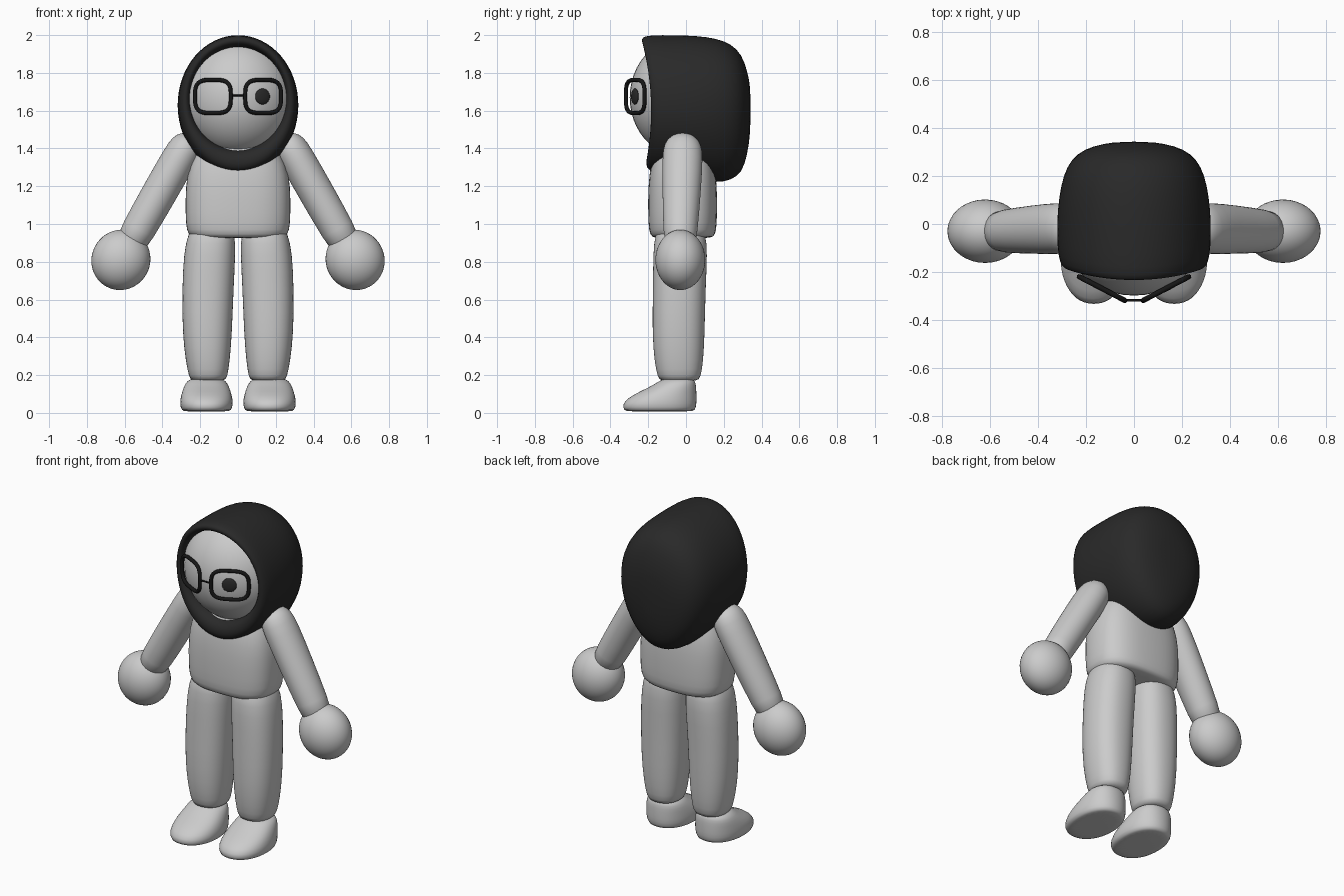
import bpy, bmesh, math
from mathutils import Matrix, Vector

cube = bpy.data.objects.get("Cube")
if cube:
    bpy.data.objects.remove(cube)


def material(name, value):
    m = bpy.data.materials.new(name)
    m.use_nodes = True
    color = (value, value, value, 1)
    m.diffuse_color = color
    m.node_tree.nodes["Principled BSDF"].inputs["Base Color"].default_value = color
    return m


GREY = material("light grey", 0.6)
CLOTH = material("charcoal cloth", 0.022)
BLACK = material("frame black", 0.008)


def oval(rx, ry, power=2.0, n=24):
    """Superellipse outline as (x, y) pairs."""
    pts = []
    for i in range(n):
        a = math.tau * i / n
        c, s = math.cos(a), math.sin(a)
        pts.append((math.copysign(abs(c) ** (2 / power), c) * rx,
                    math.copysign(abs(s) ** (2 / power), s) * ry))
    return pts


def finish(bm, name, mat, matrix=Matrix(), subdiv=1):
    bm.transform(matrix)
    bmesh.ops.recalc_face_normals(bm, faces=bm.faces)
    mesh = bpy.data.meshes.new(name)
    bm.to_mesh(mesh)
    bm.free()
    mesh.materials.append(mat)
    mesh.shade_smooth()
    obj = bpy.data.objects.new(name, mesh)
    bpy.context.collection.objects.link(obj)
    if subdiv:
        obj.modifiers.new("smooth", "SUBSURF").levels = subdiv
        obj.modifiers["smooth"].render_levels = subdiv
    return obj


def loft(rings, name, mat, matrix=Matrix(), cap_start=True):
    bm = bmesh.new()
    loops = [[bm.verts.new(p) for p in ring] for ring in rings]
    n = len(loops[0])
    for a, b in zip(loops, loops[1:]):
        for i in range(n):
            j = (i + 1) % n
            bm.faces.new((a[i], a[j], b[j], b[i]))
    if cap_start:
        bm.faces.new(loops[0])
    bm.faces.new(loops[-1])
    return finish(bm, name, mat, matrix)


def column(rows, name, mat, matrix=Matrix(), power=2.0):
    """Stack of ovals; each row is z, centre x, centre y, radius x, radius y."""
    rings = [[(cx + x, cy + y, z) for x, y in oval(rx, ry, power)]
             for z, cx, cy, rx, ry in rows]
    return loft(rings, name, mat, matrix)


def ball(name, mat, centre, radii, rotation=Matrix(), mirror=Matrix()):
    bm = bmesh.new()
    bmesh.ops.create_uvsphere(bm, u_segments=40, v_segments=24, radius=1)
    place = mirror @ Matrix.Translation(centre) @ rotation @ Matrix.Diagonal((*radii, 1))
    return finish(bm, name, mat, place, 0)


def tube(name, pts, radius, closed):
    curve = bpy.data.curves.new(name, "CURVE")
    curve.dimensions = "3D"
    curve.bevel_depth = radius
    curve.bevel_resolution = 2
    spline = curve.splines.new("POLY")
    spline.points.add(len(pts) - 1)
    for p, co in zip(spline.points, pts):
        p.co = (*co, 1)
    spline.use_cyclic_u = closed
    curve.materials.append(BLACK)
    obj = bpy.data.objects.new(name, curve)
    bpy.context.collection.objects.link(obj)


# Torso
Y = -0.018
column([(0.925, 0, Y, 0.2, 0.13), (0.93, 0, Y, 0.25, 0.165), (0.96, 0, Y, 0.275, 0.18),
        (1.05, 0, Y, 0.28, 0.184), (1.2, 0, Y, 0.28, 0.184), (1.32, 0, Y, 0.26, 0.17),
        (1.42, 0, Y, 0.2, 0.14), (1.5, 0, Y, 0.1, 0.08)], "torso", GREY, power=2.7)

# Limbs, once per side
for side, label in ((1, "left"), (-1, "right")):
    flip = Matrix.Diagonal((side, 1, 1, 1))
    column([(1.0, 0.14, -0.03, 0.09, 0.1), (0.95, 0.14, -0.03, 0.125, 0.135),
            (0.85, 0.15, -0.03, 0.138, 0.145), (0.65, 0.16, -0.036, 0.137, 0.14),
            (0.42, 0.163, -0.04, 0.132, 0.14), (0.27, 0.16, -0.038, 0.117, 0.13),
            (0.19, 0.158, -0.036, 0.102, 0.115), (0.165, 0.158, -0.036, 0.088, 0.1)],
           label + "_leg", GREY, flip, 2.3)
    column([(0.008, 0.167, -0.14, 0.11, 0.165), (0.01, 0.167, -0.14, 0.133, 0.19),
            (0.05, 0.167, -0.142, 0.143, 0.2), (0.095, 0.167, -0.115, 0.135, 0.172),
            (0.135, 0.167, -0.07, 0.122, 0.125), (0.17, 0.167, -0.045, 0.105, 0.095),
            (0.185, 0.167, -0.04, 0.07, 0.07)], label + "_foot", GREY, flip, 2.2)
    lean = flip @ Matrix.Translation((0.293, -0.018, 1.38)) @ Matrix.Rotation(-0.518, 4, "Y")
    column([(0.1, 0, 0, 0.03, 0.03), (0.085, 0, 0, 0.06, 0.07), (0.045, 0, 0, 0.088, 0.1),
            (-0.03, 0, 0, 0.094, 0.109), (-0.25, 0, -0.005, 0.094, 0.102),
            (-0.5, 0, -0.012, 0.09, 0.091), (-0.57, 0, -0.012, 0.08, 0.08)],
           label + "_arm", GREY, lean)
    ball(label + "_hand", GREY, (0.62, -0.03, 0.81), (0.155, 0.132, 0.161),
         Matrix.Rotation(-0.5, 4, "Y"), flip)

# Head
HEAD = Vector((0, -0.02, 1.67))
RADII = Vector((0.3, 0.278, 0.315))
ball("head", GREY, HEAD, RADII)

# Hood: rings from the face opening, round the lip, to the back (y, half width, top, bottom)
hood_rows = [(-0.06, 0.25, 1.935, 1.4), (-0.14, 0.252, 1.938, 1.392),
             (-0.175, 0.262, 1.95, 1.375), (-0.188, 0.28, 1.968, 1.34),
             (-0.178, 0.3, 1.99, 1.295), (-0.14, 0.317, 2.002, 1.27),
             (-0.04, 0.323, 2.002, 1.255), (0.06, 0.32, 1.998, 1.235),
             (0.16, 0.305, 1.985, 1.215), (0.24, 0.28, 1.955, 1.23),
             (0.295, 0.235, 1.9, 1.27), (0.325, 0.17, 1.81, 1.36), (0.343, 0.08, 1.72, 1.5)]
hood = []
for y, half, top, bottom in hood_rows:
    mid, tall = (top + bottom) / 2, (top - bottom) / 2
    front = min(1, max(0, -y / 0.14))
    back = min(1, max(0, y / 0.2))
    ring = []
    for x, z in oval(half, tall, 2.0, 32):
        taper = 1 + back * 0.12 * z / tall
        ring.append((x * taper, y - front * 0.36 * (mid + z - 1.6) ** 2, mid + z))
    hood.append(ring)
loft(hood, "hood", CLOTH, cap_start=False)


# Glasses, swept back at the sides
def lens_y(x):
    return -0.338 + 0.52 * abs(x)


for side, label in ((1, "left"), (-1, "right")):
    rim = [(side * (0.133 + x), lens_y(0.133 + x), 1.675 + z)
           for x, z in oval(0.095, 0.088, 3.4, 48)]
    tube(label + "_lens_rim", rim, 0.011, True)
tube("glasses_bridge", [(x, -0.318, 1.68) for x in (-0.04, 0, 0.04)], 0.005, False)

# Single pupil lying on the head surface
x, z = 0.13, 1.675
depth = math.sqrt(1 - (x / RADII.x) ** 2 - ((z - HEAD.z) / RADII.z) ** 2)
spot = Vector((x, HEAD.y - RADII.y * depth, z))
normal = Vector([(spot[i] - HEAD[i]) / RADII[i] ** 2 for i in range(3)])
ball("left_pupil", CLOTH, spot, (0.042, 0.042, 0.012),
     normal.to_track_quat("Z", "Y").to_matrix().to_4x4())
